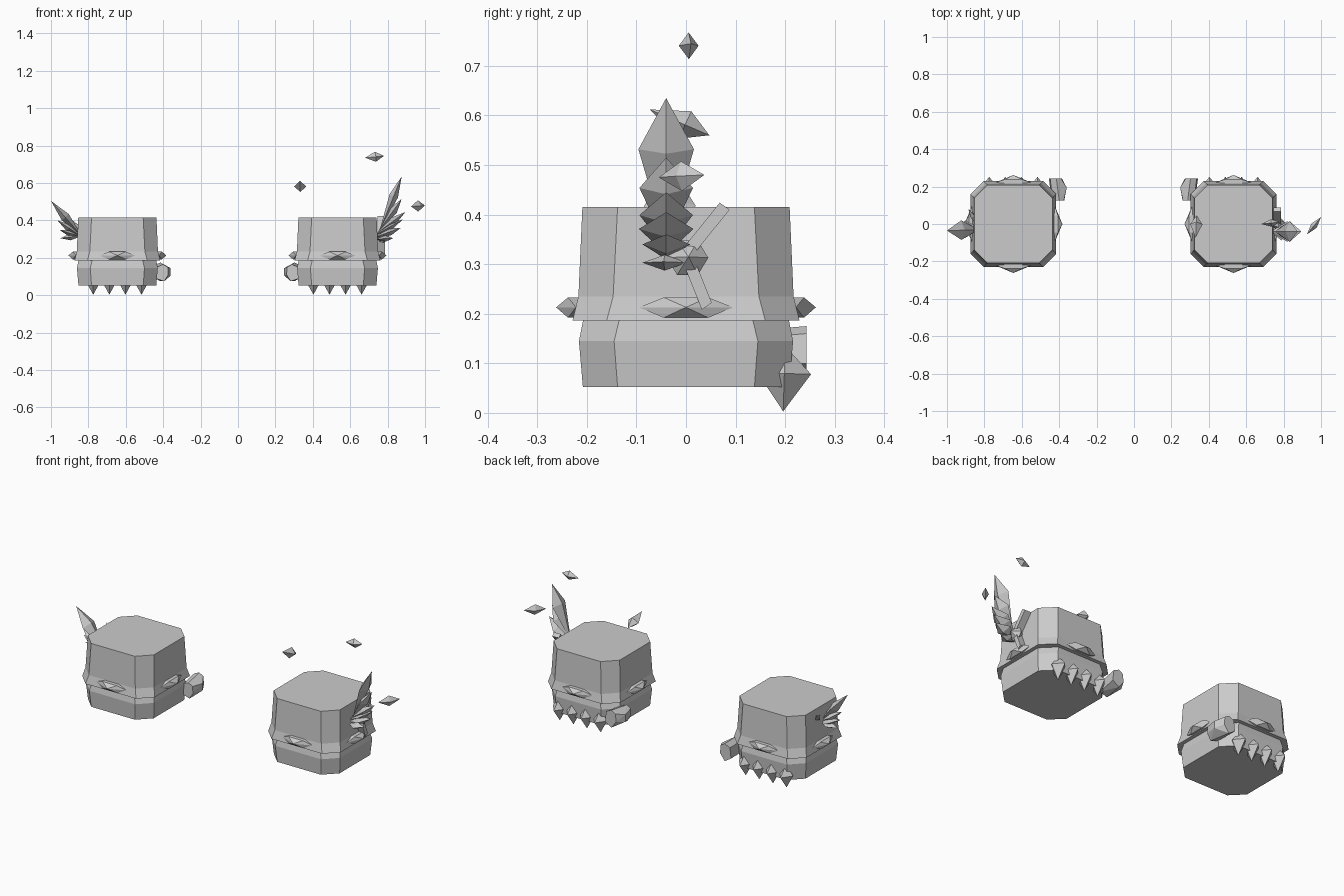
import bpy, bmesh
from math import sin, cos, pi
from mathutils import Vector

if "Cube" in bpy.data.objects:
    bpy.data.objects.remove(bpy.data.objects["Cube"])

stone = bpy.data.materials.new("light grey stone")
stone.use_nodes = True
GREY = (0.6, 0.6, 0.6, 1)
stone.diffuse_color = GREY
stone.node_tree.nodes["Principled BSDF"].inputs["Base Color"].default_value = GREY


def finish(name, bm):
    bmesh.ops.recalc_face_normals(bm, faces=bm.faces)
    mesh = bpy.data.meshes.new(name)
    bm.to_mesh(mesh)
    bm.free()
    mesh.materials.append(stone)
    ob = bpy.data.objects.new(name, mesh)
    bpy.context.collection.objects.link(ob)
    return ob


def hull(name, points):
    bm = bmesh.new()
    for p in points:
        bm.verts.new(p)
    out = bmesh.ops.convex_hull(bm, input=bm.verts)
    bmesh.ops.delete(bm, geom=list({v for v in out["geom_interior"] if isinstance(v, bmesh.types.BMVert)}),
                     context="VERTS")
    bmesh.ops.dissolve_limit(bm, angle_limit=0.01, verts=bm.verts, edges=bm.edges)
    return finish(name, bm)


def crystal(name, base, tip, wide, thick, mid=0.5, across=(0, 1, 0), sides=4):
    """Pointed gem between two points, widest at the fraction mid."""
    base, tip = Vector(base), Vector(tip)
    axis = (tip - base).normalized()
    v = Vector(across)
    v = (v - axis * v.dot(axis)).normalized()
    w = axis.cross(v)
    centre = base.lerp(tip, mid)
    ring = [centre + v * wide * cos(2 * pi * i / sides) + w * thick * sin(2 * pi * i / sides)
            for i in range(sides)]
    return hull(name, [base, tip] + ring)


def octagon_stack(name, cx, levels):
    """Chamfered square block lofted through (z, half width, half flat)."""
    bm = bmesh.new()
    rings = []
    for z, h, f in levels:
        corners = [(h, -f), (h, f), (f, h), (-f, h), (-h, f), (-h, -f), (-f, -h), (f, -h)]
        rings.append([bm.verts.new((cx + x, y, z)) for x, y in corners])
    for a, b in zip(rings, rings[1:]):
        for i in range(8):
            j = (i + 1) % 8
            bm.faces.new((a[i], a[j], b[j], b[i]))
    bm.faces.new(rings[0])
    bm.faces.new(rings[-1])
    finish(name, bm)


def gauntlet(label, cx, thumb_side):
    # fist and flared cuff
    octagon_stack(label + "_fist", cx, [(0.052, 0.208, 0.138), (0.145, 0.216, 0.145), (0.19, 0.207, 0.134)])
    octagon_stack(label + "_cuff", cx, [(0.186, 0.229, 0.16), (0.235, 0.217, 0.147), (0.415, 0.209, 0.138)])

    # faceted studs on all four sides
    for i in range(4):
        pts = [(0, 0.262, 0.213)]
        for s in (-1, 1):
            pts += [(s * 0.095, 0.222, 0.213), (s * 0.05, 0.2, 0.213)]
            pts += [(s * 0.045, 0.238, z) for z in (0.192, 0.233)]
            pts += [(s * 0.045, 0.2, z) for z in (0.192, 0.233)]
        c, s = round(cos(i * pi / 2)), round(sin(i * pi / 2))
        hull(f"{label}_stud_{i + 1}", [(cx + x * c - y * s, x * s + y * c, z) for x, y, z in pts])

    # knuckle spikes along the back edge
    for i in range(4):
        x = cx + (i - 1.5) * 0.086
        crystal(f"{label}_knuckle_{i + 1}", (x, 0.2, 0.135), (x, 0.196, 0.003), 0.054, 0.042, 0.42)

    # thumb: tapered six-sided block
    t = thumb_side
    root = [(0.205, 0.09), (0.21, 0.15), (0.245, 0.165), (0.27, 0.15), (0.272, 0.11), (0.25, 0.075)]
    end = [(0.185, 0.1), (0.192, 0.16), (0.225, 0.175), (0.25, 0.16), (0.255, 0.115), (0.225, 0.075)]
    pts = [(cx + t * x, 0.125, z) for x, z in root] + [(cx + t * (x + 0.005), 0.243, z) for x, z in end]
    pts += [(cx + t * 0.285, 0.195, z) for z in (0.105, 0.145)]
    hull(label + "_thumb", pts)


RIGHT, LEFT = -0.645, 0.532
gauntlet("right", RIGHT, 1)
gauntlet("left", LEFT, -1)

# crystal growth on the right gauntlet: base, tip, half width, half thickness
right_growth = [
    ((-0.83, -0.03, 0.31), (-1.0, -0.035, 0.505), 0.052, 0.025),
    ((-0.83, -0.03, 0.31), (-0.965, -0.03, 0.40), 0.045, 0.02),
    ((-0.83, -0.02, 0.31), (-0.955, -0.03, 0.35), 0.045, 0.018),
    ((-0.83, -0.02, 0.32), (-0.95, -0.02, 0.305), 0.035, 0.018),
    ((-0.84, 0.0, 0.33), (-0.885, 0.08, 0.40), 0.018, 0.015),
]
for i, (b, t, w, k) in enumerate(right_growth):
    crystal(f"right_crystal_{i + 1}", b, t, w, k, 0.55)

# larger crystal growth on the left gauntlet
left_growth = [
    ((0.755, -0.04, 0.34), (0.875, -0.04, 0.635), 0.056, 0.024, 0.65),
    ((0.75, -0.04, 0.34), (0.875, -0.04, 0.515), 0.054, 0.022, 0.65),
    ((0.74, -0.04, 0.33), (0.895, -0.04, 0.445), 0.054, 0.02, 0.6),
    ((0.73, -0.04, 0.32), (0.88, -0.04, 0.405), 0.055, 0.018, 0.6),
    ((0.73, -0.04, 0.31), (0.87, -0.04, 0.36), 0.048, 0.02, 0.6),
    ((0.73, -0.04, 0.30), (0.83, -0.045, 0.305), 0.045, 0.016, 0.6),
]
for i, (b, t, w, k, m) in enumerate(left_growth):
    crystal(f"left_crystal_{i + 1}", b, t, w, k, m)
crystal("left_crystal_hub", (0.72, 0.0, 0.31), (0.81, 0.005, 0.315), 0.042, 0.04, 0.6, sides=6)

# thin shards lying against the cuff
for name, y, z in (("upper_shard", 0.078, 0.417), ("lower_shard", 0.042, 0.215)):
    pts = []
    for cy, cz in ((0.0, 0.32), (y, z)):
        for s in (-1, 1):
            pts += [(x, cy + s * 0.01, cz + s * (0.007 if z < 0.3 else -0.007)) for x in (0.745, 0.785)]
    hull(name, pts)

# loose floating shards
crystal("floating_shard_outer", (0.925, -0.055, 0.475), (1.0, 0.037, 0.48), 0.03, 0.018, 0.5, (0, 0, 1))
crystal("floating_shard_top", (0.68, 0.0, 0.735), (0.78, 0.01, 0.745), 0.027, 0.02, 0.55, (0, 0, 1))
crystal("floating_shard_inner", (0.33, -0.073, 0.612), (0.335, 0.047, 0.56), 0.033, 0.03, 0.6, (1, 0, 0))
